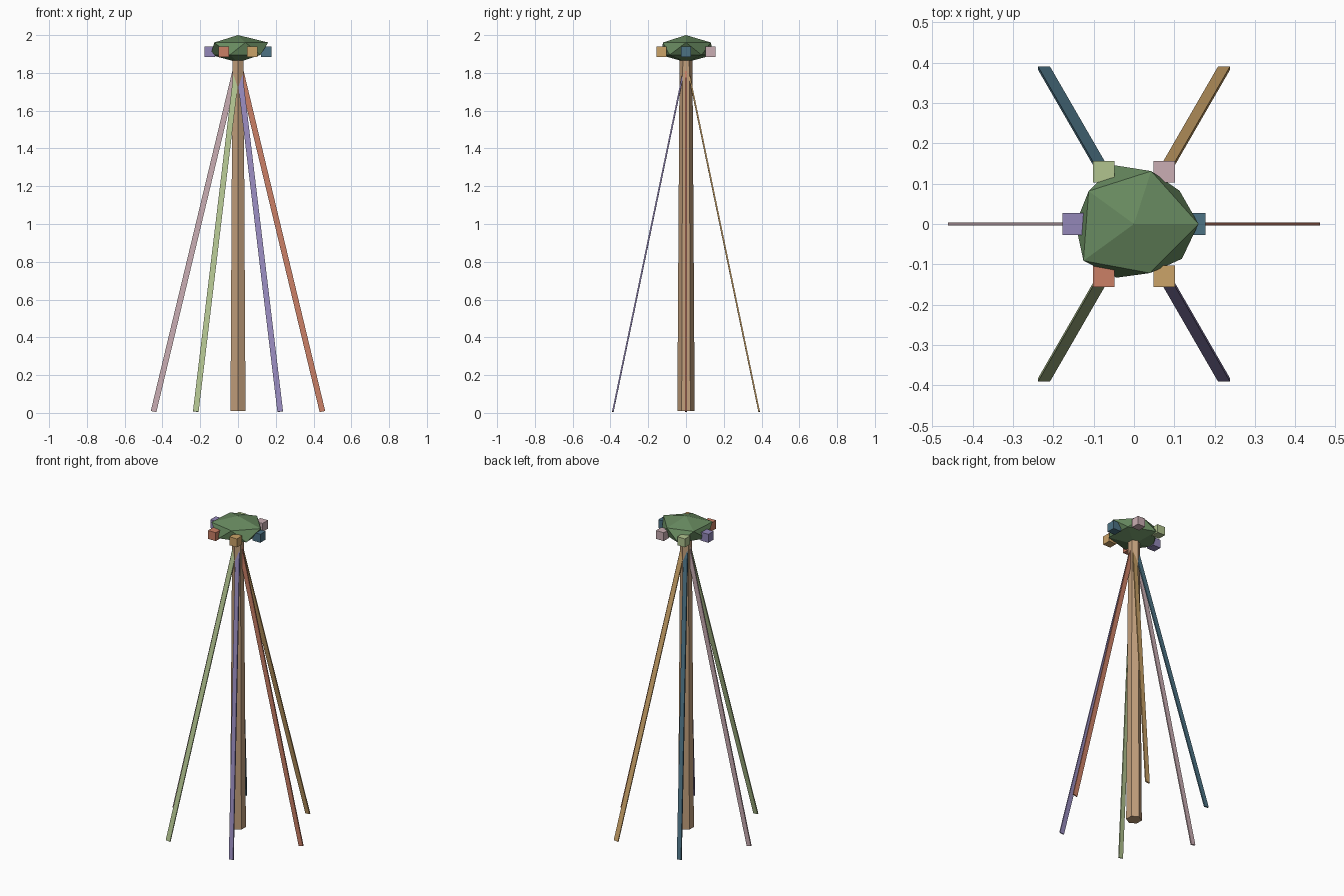
import bpy, bmesh
from math import cos, sin, radians
from mathutils import Vector, Matrix

cube = bpy.data.objects.get("Cube")
if cube:
    bpy.data.objects.remove(cube, do_unlink=True)


def linear(v):
    v /= 255
    return v / 12.92 if v <= 0.04045 else ((v + 0.055) / 1.055) ** 2.4


def material(name, *rgb):
    mat = bpy.data.materials.new(name)
    mat.use_nodes = True
    colour = [linear(c) for c in rgb] + [1]
    mat.diffuse_color = colour
    mat.node_tree.nodes["Principled BSDF"].inputs["Base Color"].default_value = colour
    return mat


def add_part(name, bm, mat):
    bmesh.ops.recalc_face_normals(bm, faces=bm.faces)
    mesh = bpy.data.meshes.new(name)
    bm.to_mesh(mesh)
    bm.free()
    mesh.materials.append(mat)
    obj = bpy.data.objects.new(name, mesh)
    bpy.context.collection.objects.link(obj)


def add_box(name, matrix, size, mat):
    bm = bmesh.new()
    bmesh.ops.create_cube(bm, size=1, matrix=matrix @ Matrix.Diagonal((*size, 1)))
    add_part(name, bm, mat)


wood = material("warm wood", 194, 159, 124)
leaf = material("leaf green", 103, 137, 95)
colours = [material("terracotta", 203, 128, 102), material("ochre", 203, 163, 104),
           material("teal", 76, 114, 132), material("dusty pink", 202, 174, 179),
           material("pale green", 177, 195, 143), material("lavender", 147, 135, 184)]

# Tapered six-sided pole
bm = bmesh.new()
bmesh.ops.create_cone(bm, cap_ends=True, segments=6, radius1=0.046, radius2=0.034,
                      depth=1.89, matrix=Matrix.Translation((0, 0, 0.955)))
add_part("pole", bm, wood)

# Irregular faceted crown of foliage: two staggered rings of five points
bm = bmesh.new()


def ring(radii, start, z):
    return [bm.verts.new((r * cos(radians(start + 72 * k)), r * sin(radians(start + 72 * k)), z))
            for k, r in enumerate(radii)]


upper = ring([0.16, 0.138, 0.139, 0.155, 0.128], 0, 1.961)
lower = ring([0.14, 0.153, 0.145, 0.14, 0.147], 36, 1.895)
top, bottom = bm.verts.new((0, 0, 2)), bm.verts.new((0, 0, 1.856))
for k in range(5):
    n = (k + 1) % 5
    for tri in ((top, upper[k], upper[n]), (upper[k], lower[k], upper[n]),
                (lower[k], lower[n], upper[n]), (bottom, lower[n], lower[k])):
        bm.faces.new(tri)
add_part("crown", bm, leaf)

# Six ribbons running down from the crown, and six blossoms around it
for k in range(6):
    out = Vector((cos(radians(60 * k)), sin(radians(60 * k)), 0))
    foot = out * 0.447 + Vector((0, 0, 0.007))
    head = Vector((0, 0, 1.87))
    along = (head - foot).normalized()
    across = Vector((along.z, 0, -along.x)).normalized()
    matrix = Matrix((across, along.cross(across), along)).transposed().to_4x4()
    matrix.translation = (foot + head) / 2
    add_box(f"ribbon_{k + 1}", matrix, (0.03, 0.008, (head - foot).length), colours[k])

    place = Matrix.Translation(out * 0.15 + Vector((0, 0, 1.912)))
    add_box(f"blossom_{k + 1}", place, (0.054, 0.054, 0.054), colours[(k + 2) % 6])
